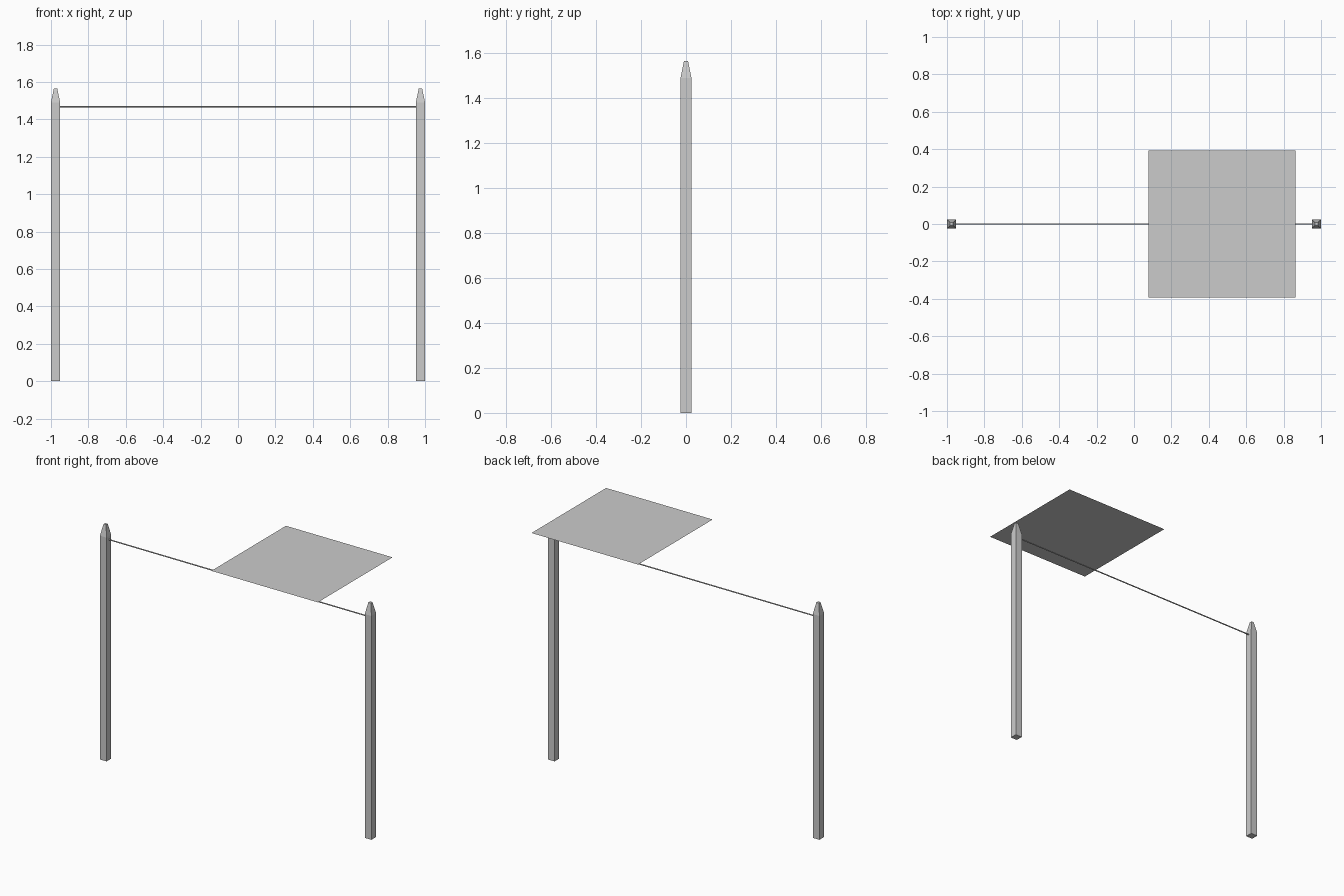
import bpy, bmesh
from math import pi, sqrt
from mathutils import Matrix, Vector

cube = bpy.data.objects.get("Cube")
if cube:
    bpy.data.objects.remove(cube, do_unlink=True)

grey = bpy.data.materials.new("light_grey")
grey.use_nodes = True
colour = (0.6, 0.6, 0.6, 1)
grey.diffuse_color = colour
grey.node_tree.nodes["Principled BSDF"].inputs["Base Color"].default_value = colour

POST_HALF = 0.0245
POST_X = 1 - POST_HALF
SHOULDER, TIP, TIP_HALF = 1.49, 1.566, 0.009
WIRE_Z, WIRE_RADIUS = 1.468, 0.004
SHEET_X, SHEET_Z, SHEET_SIZE = 0.471, 1.685, 0.785


def add_object(name, bm, location):
    mesh = bpy.data.meshes.new(name)
    bm.to_mesh(mesh)
    bm.free()
    mesh.materials.append(grey)
    obj = bpy.data.objects.new(name, mesh)
    obj.location = location
    bpy.context.collection.objects.link(obj)
    return obj


def add_post(name, x):
    # Square shaft with its upper end tapered to a small flat tip
    bm = bmesh.new()
    bmesh.ops.create_cube(bm, size=1)
    bmesh.ops.scale(bm, vec=(2 * POST_HALF, 2 * POST_HALF, SHOULDER), verts=bm.verts)
    bmesh.ops.translate(bm, vec=(0, 0, SHOULDER / 2), verts=bm.verts)
    top = max(bm.faces, key=lambda f: f.calc_center_median().z)
    cap = bmesh.ops.extrude_discrete_faces(bm, faces=[top])["faces"][0]
    taper = TIP_HALF / POST_HALF
    for v in cap.verts:
        v.co = Vector((v.co.x * taper, v.co.y * taper, TIP))
    add_object(name, bm, (x, 0, 0))


# Posts at both ends
add_post("right_post", -POST_X)
add_post("left_post", POST_X)

# Thin wire stretched between the posts
bm = bmesh.new()
bmesh.ops.create_cone(bm, cap_ends=True, segments=8, radius1=WIRE_RADIUS,
                      radius2=WIRE_RADIUS, depth=2 * POST_X,
                      matrix=Matrix.Rotation(pi / 2, 4, 'Y'))
add_object("wire", bm, (0, 0, WIRE_Z))

# Flat square sheet above the wire
bm = bmesh.new()
bmesh.ops.create_grid(bm, x_segments=1, y_segments=1, size=SHEET_SIZE / 2)
add_object("flat_sheet", bm, (SHEET_X, 0, SHEET_Z))
